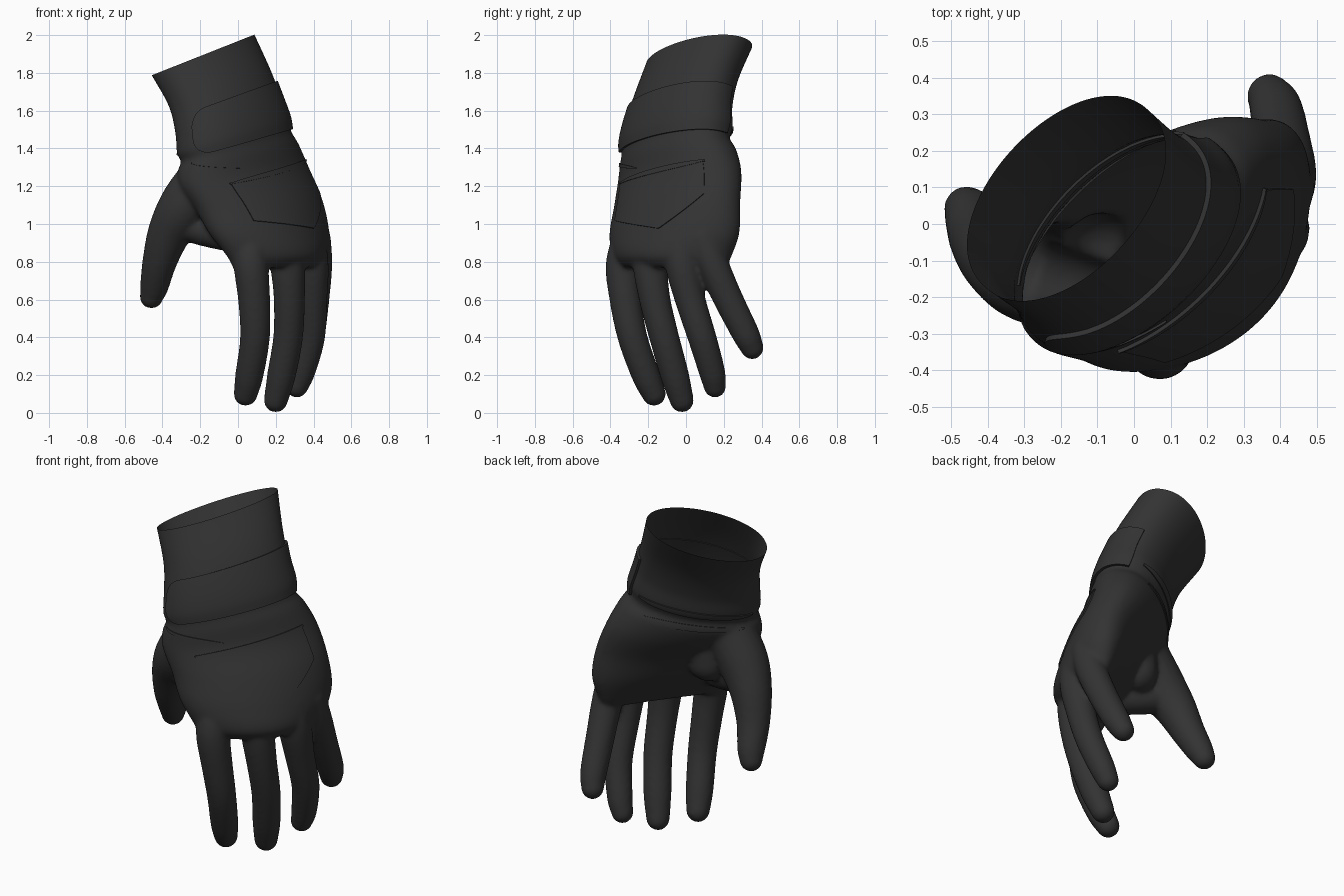
import bpy, bmesh, math
from mathutils import Vector

if "Cube" in bpy.data.objects:
    bpy.data.objects.remove(bpy.data.objects["Cube"])

mat = bpy.data.materials.new("charcoal_fabric")
mat.diffuse_color = (0.033, 0.033, 0.033, 1)
mat.use_nodes = True
mat.node_tree.nodes["Principled BSDF"].inputs["Base Color"].default_value = mat.diffuse_color

# Hand and cuff sections, bottom to top:
# height, slant, centre x, centre y, turn (deg), half width, half depth, arch
SECTIONS = [
    (0.77, 0.00, 0.235, -0.10, 53, 0.35, 0.10, 0.10),
    (0.83, 0.00, 0.23, -0.10, 53, 0.375, 0.145, 0.10),
    (0.95, 0.02, 0.185, -0.08, 49, 0.42, 0.18, 0.075),
    (1.10, 0.08, 0.125, -0.06, 45, 0.425, 0.19, 0.05),
    (1.25, 0.15, 0.04, -0.04, 43, 0.42, 0.20, 0.025),
    (1.36, 0.24, 0.00, -0.045, 43, 0.38, 0.21, 0.01),
    (1.41, 0.28, -0.01, -0.055, 44, 0.348, 0.20, 0.0),
    (1.46, 0.31, -0.025, -0.05, 45, 0.357, 0.21, 0.0),
    (1.57, 0.35, -0.05, -0.04, 46, 0.34, 0.20, 0.0),
    (1.72, 0.38, -0.097, 0.0, 47, 0.325, 0.195, 0.0),
    (1.895, 0.396, -0.185, 0.07, 47, 0.33, 0.20, 0.0),
    (1.98, 0.396, -0.23, 0.105, 47, 0.335, 0.205, 0.0),
]

# Digit paths: x, y, z, radius
DIGITS = [
    [(0.06, -0.285, 0.95, .09), (0.068, -0.332, 0.79, .093), (0.085, -0.32, 0.6, .085),
     (0.09, -0.283, 0.4, .079), (0.06, -0.213, 0.2, .075), (0.04, -0.17, 0.1, .064)],
    [(0.245, -0.18, 0.95, .09), (0.262, -0.19, 0.79, .092), (0.272, -0.165, 0.6, .083),
     (0.265, -0.115, 0.4, .079), (0.23, -0.06, 0.2, .076), (0.2, -0.022, 0.066, .064)],
    [(0.365, -0.03, 0.95, .09), (0.388, -0.02, 0.79, .092), (0.392, 0.022, 0.6, .081),
     (0.385, 0.085, 0.4, .076), (0.34, 0.137, 0.22, .07), (0.312, 0.153, 0.14, .06)],
    [(0.40, 0.085, 0.94, .09), (0.415, 0.14, 0.79, .085), (0.405, 0.225, 0.6, .079),
     (0.388, 0.315, 0.42, .073), (0.37, 0.35, 0.345, .062)],
    [(-0.11, -0.11, 1.30, .14), (-0.20, -0.14, 1.2, .145), (-0.29, -0.13, 1.08, .138), (-0.365, -0.09, 0.95, .115),
     (-0.415, -0.04, 0.8, .092), (-0.443, 0.02, 0.67, .076), (-0.458, 0.042, 0.615, .063)],
    # web between thumb and palm
    [(-0.30, -0.12, 1.01, .09), (-0.17, -0.16, 0.965, .085), (0.02, -0.235, 0.925, .085)],
    # ball of the thumb
    [(-0.08, -0.07, 1.28, .10), (-0.09, -0.08, 1.06, .11)],
]


def interp(rows, v):
    """Smooth interpolation of table rows by their first column."""
    n = len(rows)
    i = 0
    while i < n - 2 and v > rows[i + 1][0]:
        i += 1
    h = rows[i + 1][0] - rows[i][0]
    u = (v - rows[i][0]) / h

    def slope(j, c):
        p, q = rows[max(j - 1, 0)], rows[min(j + 1, n - 1)]
        return (q[c] - p[c]) / (q[0] - p[0])
    return [(2*u**3 - 3*u**2 + 1) * rows[i][c] + (u**3 - 2*u**2 + u) * h * slope(i, c)
            + (3*u**2 - 2*u**3) * rows[i + 1][c] + (u**3 - u**2) * h * slope(i + 1, c)
            for c in range(1, len(rows[0]))]


def body_point(z, deg):
    """Point on the glove body: 90 = back of hand, 180 = thumb side, 0 = little finger side."""
    k, cx, cy, turn, a, b, arch = interp(SECTIONS, z)
    t, th = math.radians(deg), math.radians(turn)
    c, s = math.cos(t), math.sin(t)
    along = a * c
    hollow = 1.0 if s > 0 else 0.65
    out = b * math.copysign(abs(s) ** 0.92, s) + arch * (hollow * s * s - 0.5)
    dx = along * math.cos(th) + out * math.sin(th)
    return Vector((cx + dx, cy + along * math.sin(th) - out * math.cos(th), z + k * dx))


def loft(bm, rings):
    """Closed skin through rings of points."""
    vs = [[bm.verts.new(p) for p in r] for r in rings]
    n = len(vs[0])
    for r, q in zip(vs, vs[1:]):
        for j in range(n):
            bm.faces.new((r[j], r[(j + 1) % n], q[(j + 1) % n], q[j]))
    bm.faces.new(vs[0][::-1])
    bm.faces.new(vs[-1])


def tube(bm, path):
    """Tapered tube along a path with a round tip."""
    rows = [(i,) + p for i, p in enumerate(path)]
    steps = 6 * (len(path) - 1)
    pts = [interp(rows, i / 6) for i in range(steps + 1)]
    pos = [Vector(p[:3]) for p in pts]
    stations = []
    for i, p in enumerate(pts):
        d = (pos[min(i + 1, steps)] - pos[max(i - 1, 0)]).normalized()
        stations.append((pos[i], d, p[3]))
    c, d, r = stations[-1]
    for k in range(1, 6):
        f = math.radians(k * 17)
        stations.append((c + d * r * math.sin(f), d, r * math.cos(f)))
    rings = []
    for c, d, r in stations:
        u = d.cross(Vector((0.6, 0.8, 0))).normalized()
        v = d.cross(u)
        rings.append([c + r * (u * math.cos(j * math.pi / 10) + v * math.sin(j * math.pi / 10)) for j in range(20)])
    loft(bm, rings)


def make_object(name, bm):
    bmesh.ops.recalc_face_normals(bm, faces=bm.faces)
    me = bpy.data.meshes.new(name)
    bm.to_mesh(me)
    bm.free()
    me.materials.append(mat)
    ob = bpy.data.objects.new(name, me)
    bpy.context.collection.objects.link(ob)
    bpy.ops.object.select_all(action='DESELECT')
    ob.select_set(True)
    bpy.context.view_layer.objects.active = ob
    return ob


# Glove body: palm, cuff and digits fused into one smooth skin
bm = bmesh.new()
loft(bm, [[body_point(0.77 + 1.21 * i / 60, j * 360 / 64) for j in range(64)] for i in range(61)])
for path in DIGITS:
    tube(bm, path)
glove = make_object("glove_body", bm)
m = glove.modifiers.new("fuse", 'REMESH')
m.mode = 'VOXEL'
m.voxel_size = 0.012
bpy.ops.object.modifier_apply(modifier=m.name)
m = glove.modifiers.new("soften", 'SMOOTH')
m.factor = 0.5
m.iterations = 9
bpy.ops.object.modifier_apply(modifier=m.name)

# Open the cuff along its slanted rim
bm = bmesh.new()
bm.from_mesh(glove.data)
bmesh.ops.bisect_plane(bm, geom=bm.verts[:] + bm.edges[:] + bm.faces[:], plane_co=(-0.185, 0.07, 1.895),
                       plane_no=Vector((-0.396, 0, 1)).normalized(), clear_outer=True)
for f in bm.faces:
    f.smooth = True
    f.material_index = 0
bm.to_mesh(glove.data)
bm.free()
if not glove.data.materials:
    glove.data.materials.append(mat)


def patch(name, t0, t1, low, high, lift, thick, nu=64, nv=14):
    """Fabric layer hugging the body between two height functions of s = 0..1."""
    bm = bmesh.new()
    grid = []
    for i in range(nu + 1):
        s = i / nu
        lo, hi = low(s), high(s)
        grid.append([bm.verts.new(body_point(lo + (hi - lo) * j / nv, t0 + (t1 - t0) * s)) for j in range(nv + 1)])
    for a, b in zip(grid, grid[1:]):
        for j in range(nv):
            bm.faces.new((a[j], a[j + 1], b[j + 1], b[j]))
    ob = make_object(name, bm)
    w = ob.modifiers.new("hug", 'SHRINKWRAP')
    w.target = glove
    w.wrap_method = 'NEAREST_SURFACEPOINT'
    w.wrap_mode = 'ABOVE_SURFACE'
    w.offset = lift
    bpy.ops.object.modifier_apply(modifier=w.name)
    t = ob.modifiers.new("thickness", 'SOLIDIFY')
    t.thickness = thick
    t.offset = 0
    bpy.ops.object.modifier_apply(modifier=t.name)
    bpy.ops.object.shade_smooth_by_angle(angle=math.radians(40))


# Wrist strap with a rounded free end
def strap_half(s):
    q = min(1.0, s / 0.14)
    return 0.118 * max(0.35, (1 - (1 - q) ** 2.5) ** 0.4)


patch("wrist_strap", 166, -8, lambda s: 1.535 - strap_half(s), lambda s: 1.535 + strap_half(s), 0.005, 0.018)


# Pointed panel on the back of the hand, with a raised top edge
def panel_low(s):
    return 1.02 - 0.05 * s / 0.58 if s < 0.58 else 0.97 + 0.16 * (s - 0.58) / 0.42


def panel_high(s):
    return 1.225 + 0.055 * s


def taper(s, w):
    return w * max(0.1, math.sin(math.pi * s)) ** 0.5


patch("back_panel", 130, 38, panel_low, panel_high, 0.001, 0.012)
patch("back_panel_ridge", 131, 36, lambda s: panel_high(s) - taper(s, 0.012),
      lambda s: panel_high(s) + taper(s, 0.012), 0.003, 0.014, nv=3)

# Fold where the cuff meets the hand
patch("wrist_fold", 172, 105, lambda s: 1.385 - 0.1 * s - taper(s, 0.01),
      lambda s: 1.385 - 0.1 * s + taper(s, 0.01), 0.0, 0.012, nv=3)

# Soft folds on the palm side of the wrist
for name, z, t0, t1 in (("upper_crease", 1.46, 215, 335), ("lower_crease", 1.37, 225, 320)):
    patch(name, t0, t1, lambda s: z - taper(s, 0.018), lambda s: z + taper(s, 0.018), 0.0, 0.014, nv=4)
